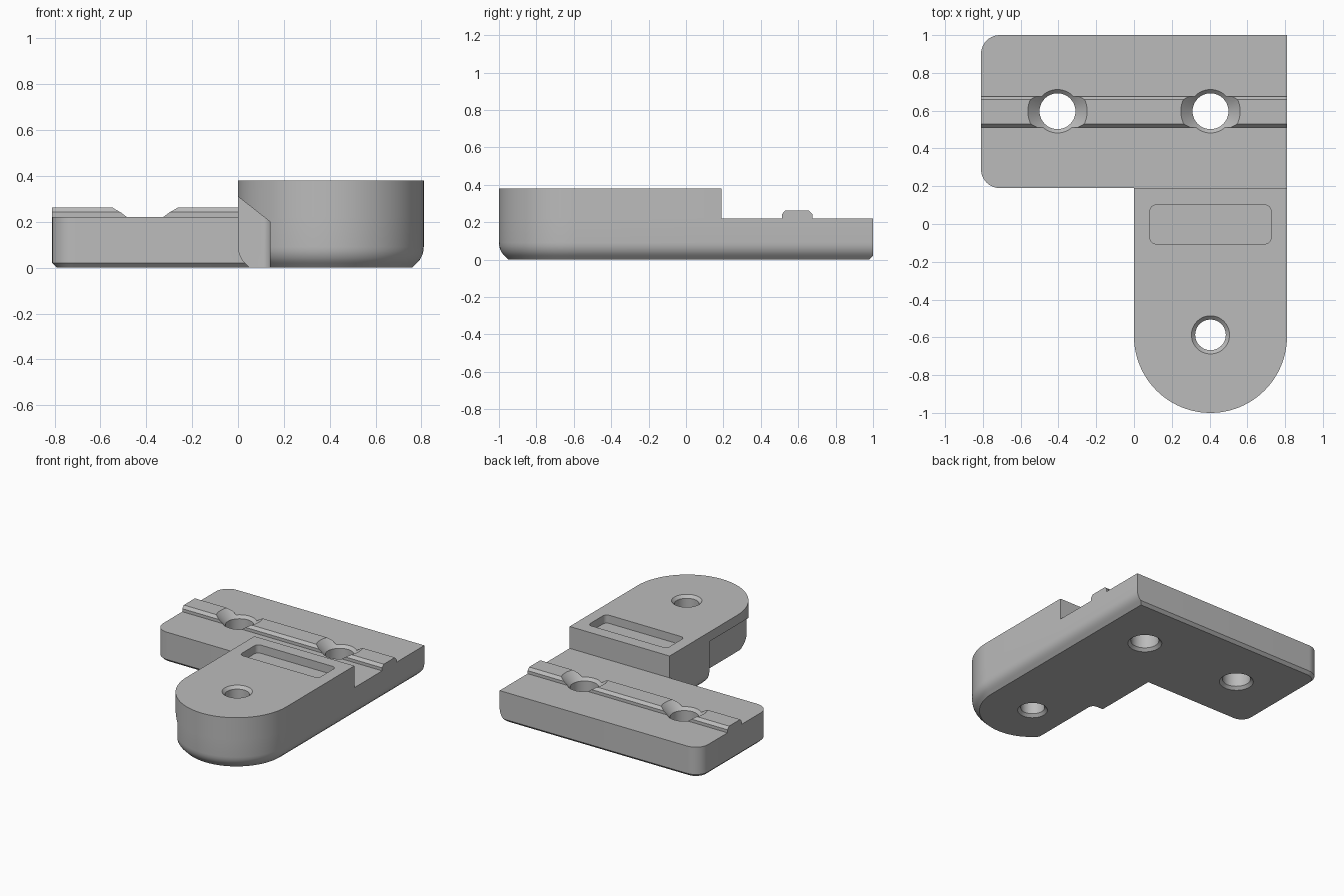
import bpy
import bmesh
from math import cos, sin, pi, radians

cube = bpy.data.objects.get("Cube")
if cube:
    bpy.data.objects.remove(cube)

HALF_W, STEP_Y, ARM_R = 0.81, 0.19, 0.405
PLATE_TOP, ARM_TOP = 0.22, 0.38
ARM_Y = -1 + ARM_R

grey = bpy.data.materials.new("plain grey")
grey.use_nodes = True
grey.diffuse_color = (0.5, 0.5, 0.5, 1)
grey.node_tree.nodes["Principled BSDF"].inputs["Base Color"].default_value = (0.5, 0.5, 0.5, 1)


def make_object(name, bm):
    bmesh.ops.recalc_face_normals(bm, faces=bm.faces)
    mesh = bpy.data.meshes.new(name)
    bm.to_mesh(mesh)
    bm.free()
    obj = bpy.data.objects.new(name, mesh)
    bpy.context.collection.objects.link(obj)
    mesh.materials.append(grey)
    return obj


def arc(cx, cy, r, start, end, steps):
    angles = [radians(start + (end - start) * i / steps) for i in range(steps + 1)]
    return [(cx + r * cos(a), cy + r * sin(a)) for a in angles]


def bridge(bm, low, high):
    for i in range(len(low)):
        j = (i + 1) % len(low)
        bm.faces.new((low[i], low[j], high[j], high[i]))


def prism(bm, points, place, start, end):
    """Extrude a closed 2D profile between two positions."""
    a, b = ([bm.verts.new(place(u, v, t)) for u, v in points] for t in (start, end))
    bridge(bm, a, b)
    bm.faces.new(a)
    bm.faces.new(b)


def outline(fillet, chamfer):
    """L outline: rounded arm first, then the plate with rounded left corners."""
    back = STEP_Y + chamfer
    arm = [(fillet, back)] + arc(ARM_R, ARM_Y, ARM_R - fillet, 180, 360, 48)
    arm.append((HALF_W - fillet, back))
    r = 0.1 - chamfer
    plate = [(HALF_W - fillet, 1 - chamfer)]
    plate += arc(0.1 - HALF_W, 0.9, r, 90, 180, 10)
    plate += arc(0.1 - HALF_W, STEP_Y + 0.1, r, 180, 270, 10)
    return arm + plate, len(arm)


# Bracket body: stacked outlines with a rounded arm underside and a chamfered plate
def fillet_at(z):
    return 0.05 - z if z <= 0.02 else 0.1 - (0.01 - (0.0907 - z) ** 2) ** 0.5


bm = bmesh.new()
rings = []
for z in (0, 0.02, 0.03, 0.042, 0.056, 0.072, 0.0907, PLATE_TOP):
    fillet = fillet_at(z) if z < 0.09 else 0
    points, arm_count = outline(fillet, max(0, 0.02 - z))
    rings.append([bm.verts.new((x, y, z)) for x, y in points])
for low, high in zip(rings, rings[1:]):
    bridge(bm, low, high)
bm.faces.new(rings[0])
top = rings[-1]
bm.faces.new(top[arm_count - 1:] + [top[0]])
arm_low = top[:arm_count]
arm_high = [bm.verts.new((v.co.x, v.co.y, ARM_TOP)) for v in arm_low]
bridge(bm, arm_low, arm_high)
bm.faces.new(arm_high)
body = make_object("bracket_body", bm)

# Locating ridge across the plate
bm = bmesh.new()
ridge_half = [(0.082, 0), (0.082, 0.022), (0.064, 0.042)]
ridge_profile = ridge_half + [(-u, v) for u, v in reversed(ridge_half)]
prism(bm, ridge_profile, lambda u, v, t: (t, 0.594 + u, PLATE_TOP + v), -HALF_W, HALF_W)
ridge = make_object("locating_ridge", bm)


# Cutters
def hole_cutter(name, x, y, r, top_z):
    bm = bmesh.new()
    levels = [(-0.02, r + 0.04), (0.02, r), (top_z - 0.02, r), (top_z + 0.08, r + 0.1)]
    loops = [[bm.verts.new((px, py, z)) for px, py in arc(x, y, radius, 0, 352.5, 47)]
             for z, radius in levels]
    for low, high in zip(loops, loops[1:]):
        bridge(bm, low, high)
    bm.faces.new(loops[0])
    bm.faces.new(loops[-1])
    return make_object(name, bm)


holes = [hole_cutter("plate_hole_cutter_" + side, x, 0.597, 0.095, PLATE_TOP)
         for side, x in (("left", ARM_R), ("right", -ARM_R))]
arm_hole = hole_cutter("arm_hole_cutter", ARM_R, -0.587, 0.081, ARM_TOP)

# Rounded label pocket in the arm top
bm = bmesh.new()
corners = []
for cx, cy, start in ((0.695, 0.07, 0), (0.115, 0.07, 90), (0.115, -0.075, 180), (0.695, -0.075, 270)):
    corners += arc(cx, cy, 0.03, start, start + 90, 6)
prism(bm, corners, lambda u, v, t: (u, v, t), ARM_TOP - 0.06, ARM_TOP + 0.1)
pocket = make_object("pocket_cutter", bm)

# Side notch under the arm edge, with a sloped roof and rounded inner end
bm = bmesh.new()
notch_profile = [(-0.2, -0.1), (0.14, -0.1), (0.14, 0.2), (-0.2, 0.467)]
prism(bm, notch_profile, lambda u, v, t: (u, t, v), -1.2, -0.27)
inner = [e for e in bm.edges if all(v.co.x > 0.1 and v.co.y > -0.5 for v in e.verts)]
bmesh.ops.bevel(bm, geom=inner, offset=0.04, segments=6, profile=0.5, affect='EDGES')
notch = make_object("notch_cutter", bm)


def cut(obj, cutters):
    for cutter in cutters:
        mod = obj.modifiers.new("cut", 'BOOLEAN')
        mod.operation = 'DIFFERENCE'
        mod.solver = 'EXACT'
        mod.object = cutter
        bpy.context.view_layer.objects.active = obj
        bpy.ops.object.modifier_apply(modifier=mod.name)


cut(body, holes + [arm_hole, pocket, notch])
cut(ridge, holes)
for cutter in holes + [arm_hole, pocket, notch]:
    bpy.data.objects.remove(cutter)

# Smooth curved walls while keeping crisp edges
for obj in (body, ridge):
    bpy.ops.object.select_all(action='DESELECT')
    obj.select_set(True)
    bpy.context.view_layer.objects.active = obj
    bpy.ops.object.shade_smooth_by_angle(angle=radians(25))
